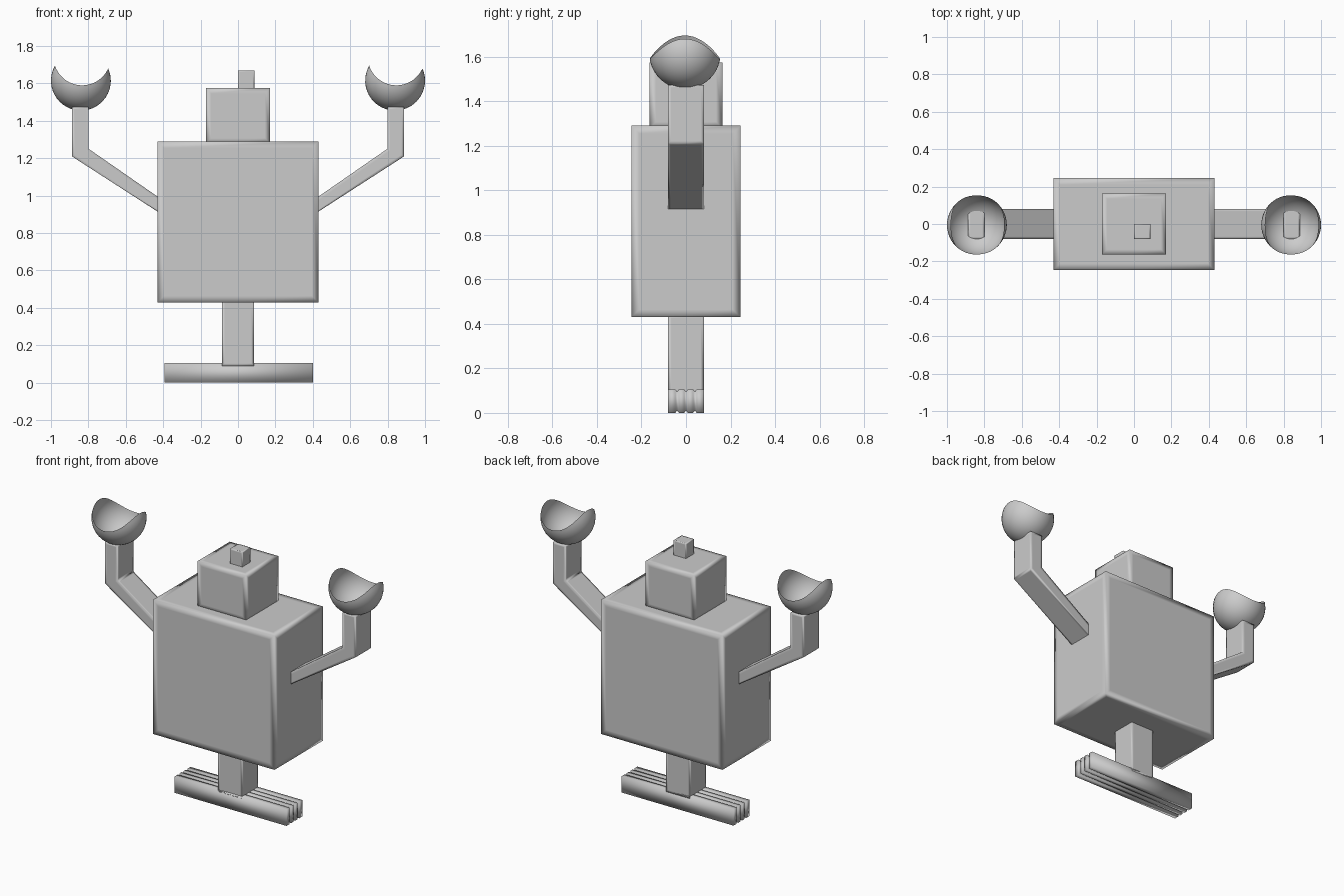
import bpy, bmesh, math
from mathutils import Matrix, Vector

if "Cube" in bpy.data.objects:
    bpy.data.objects.remove(bpy.data.objects["Cube"])


def finish(bm, name):
    bmesh.ops.recalc_face_normals(bm, faces=bm.faces)
    for f in bm.faces:
        f.smooth = True
    me = bpy.data.meshes.new(name)
    bm.to_mesh(me)
    bm.free()
    ob = bpy.data.objects.new(name, me)
    bpy.context.collection.objects.link(ob)
    return ob


def box_mesh(lo, hi):
    lo, hi = Vector(lo), Vector(hi)
    bm = bmesh.new()
    bmesh.ops.create_cube(bm, size=1, matrix=Matrix.Translation((lo + hi) / 2)
                          @ Matrix.Diagonal((*(hi - lo), 1)))
    return bm


def soften(bm, t):
    # inset border on each face: smooth shading blends only near the edges
    bmesh.ops.recalc_face_normals(bm, faces=bm.faces)
    bmesh.ops.inset_individual(bm, faces=bm.faces[:], thickness=t)


def box(name, lo, hi, t):
    bm = box_mesh(lo, hi)
    soften(bm, t)
    return finish(bm, name)


# torso, head, antenna stub and single leg
box("torso", (-.43, -.245, .43), (.43, .245, 1.29), .05)
box("head", (-.172, -.163, 1.28), (.172, .163, 1.575), .04)
box("antenna", (0, -.08, 1.565), (.087, 0, 1.67), .012)
box("leg", (-.085, -.08, .09), (.085, .08, .44), .02)

# foot with shallow grooves running along its length
bm = box_mesh((-.393, -.08, 0), (.4, .08, .105))
grooves = (-.04, 0, .04)
for g in grooves:
    for y in (g - .008, g, g + .008):
        bmesh.ops.bisect_plane(bm, geom=bm.verts[:] + bm.edges[:] + bm.faces[:],
                               plane_co=(0, y, 0), plane_no=(0, 1, 0))
for v in bm.verts:
    if any(abs(v.co.y - g) < .001 for g in grooves):
        v.co.x -= math.copysign(.01, v.co.x)
        v.co.z += .01 if v.co.z < .05 else -.01
finish(bm, "foot")

# bent arms
ARM = [(.41, .902), (.888, 1.21), (.888, 1.474), (.798, 1.474), (.798, 1.25), (.41, .981)]


def arm(name, side):
    bm = bmesh.new()
    f = bm.faces.new([bm.verts.new((side * x, -.08, z)) for x, z in ARM])
    ext = bmesh.ops.extrude_face_region(bm, geom=[f], use_keep_orig=True)
    verts = [g for g in ext["geom"] if isinstance(g, bmesh.types.BMVert)]
    bmesh.ops.translate(bm, verts=verts, vec=(0, .16, 0))
    soften(bm, .018)
    finish(bm, name)


# cupped hands: open spherical shell with a rim scooped by a cylinder along y
R, SCOOP_Z, SCOOP_R = .16, .1275, .1525


def shell_point(th, ph):
    return Vector((R * math.sin(th) * math.cos(ph), R * math.sin(th) * math.sin(ph),
                   -R * math.cos(th)))


def rim_angle(ph):
    a, b = 0, 2.3
    for _ in range(30):
        m = (a + b) / 2
        p = shell_point(m, ph)
        if math.hypot(p.x, p.z - SCOOP_Z) > SCOOP_R:
            a = m
        else:
            b = m
    return a


def hand(name, side, seg=48, rings=14):
    bm = bmesh.new()
    base = bm.verts.new((0, 0, -R))
    cols = []
    for i in range(seg):
        ph = 2 * math.pi * i / seg
        end = rim_angle(ph)
        cols.append([bm.verts.new(shell_point(end * j / rings, ph))
                     for j in range(1, rings + 1)])
    for i in range(seg):
        a, b = cols[i], cols[(i + 1) % seg]
        bm.faces.new((base, b[0], a[0]))
        for j in range(rings - 1):
            bm.faces.new((a[j], b[j], b[j + 1], a[j + 1]))
    ob = finish(bm, name)
    ob.location = (side * .84, -.005, 1.615)
    ob.rotation_euler.y = math.radians(3)


for label, side in (("right", 1), ("left", -1)):
    arm(label + "_arm", side)
    hand(label + "_hand", side)
